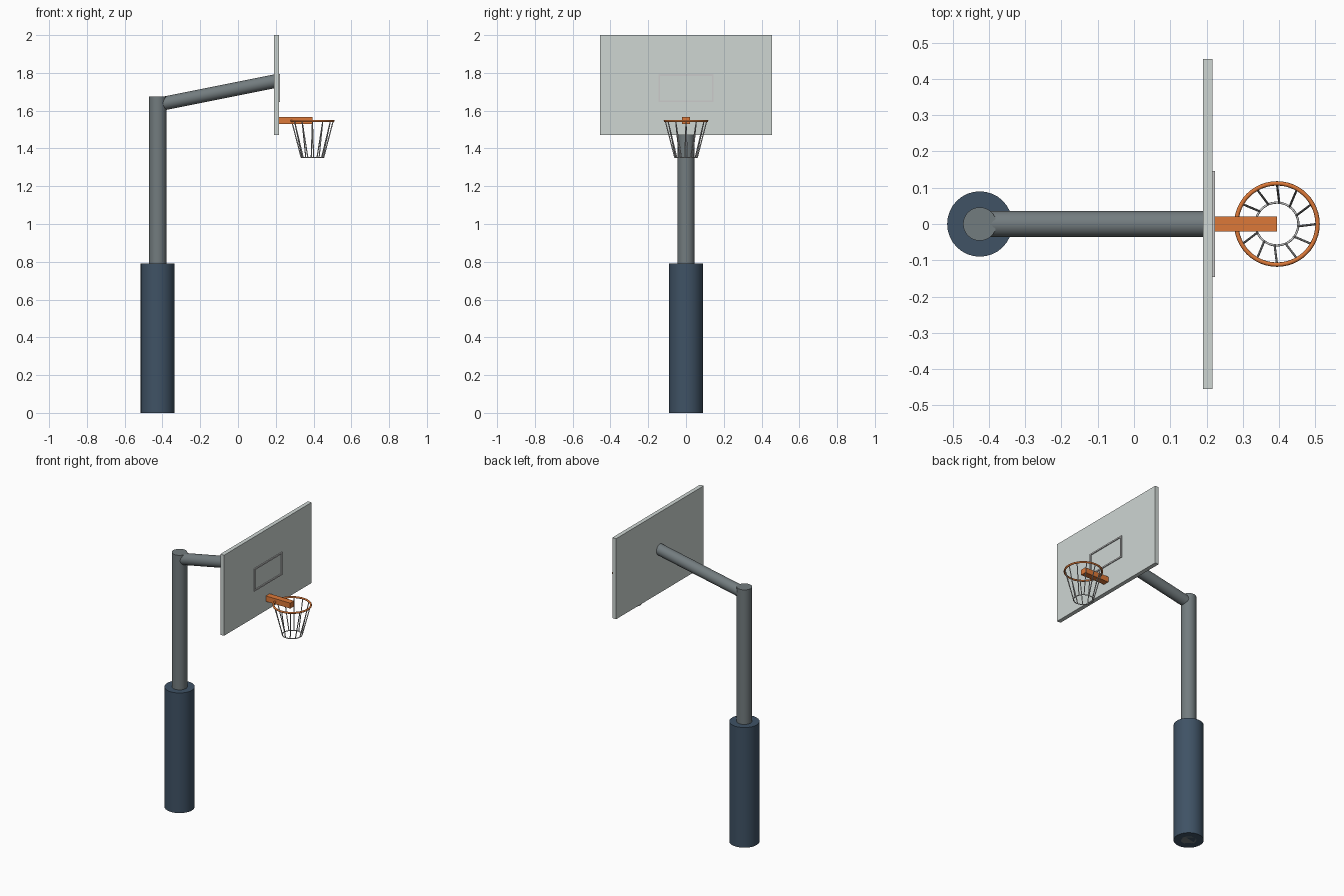
import bpy, bmesh, math
from mathutils import Vector

if "Cube" in bpy.data.objects:
    bpy.data.objects.remove(bpy.data.objects["Cube"])

def material(name, color):
    m = bpy.data.materials.new(name)
    m.diffuse_color = color
    m.use_nodes = True
    m.node_tree.nodes["Principled BSDF"].inputs["Base Color"].default_value = m.diffuse_color
    return m

STEEL = material("steel", (0.17, 0.20, 0.21, 1))
PAD = material("pad_blue", (0.05, 0.085, 0.13, 1))
ORANGE = material("rim_orange", (0.72, 0.19, 0.04, 1))
GLASS = material("board_glass", (0.62, 0.67, 0.65, 0.45))
WHITE = material("marking_white", (0.8, 0.82, 0.81, 0.6))
NET = material("net_cord", (0.6, 0.6, 0.58, 1))

def finish(name, mat, smooth=False):
    o = bpy.context.object
    o.name = name
    o.data.materials.append(mat)
    if smooth:
        bpy.ops.object.shade_smooth_by_angle(angle=math.radians(40))
    return o

def rod(name, a, b, r, mat, sides=32):
    a, b = Vector(a), Vector(b)
    d = b - a
    bpy.ops.mesh.primitive_cylinder_add(vertices=sides, radius=r, depth=d.length, location=(a + b) / 2,
                                        rotation=d.to_track_quat('Z', 'Y').to_euler())
    return finish(name, mat, True)

def box(name, lo, hi, mat):
    lo, hi = Vector(lo), Vector(hi)
    bpy.ops.mesh.primitive_cube_add(size=1, location=(lo + hi) / 2)
    bpy.context.object.scale = hi - lo
    bpy.ops.object.transform_apply(location=False, rotation=False, scale=True)
    return finish(name, mat)

def ring(name, loc, R, r, mat):
    bpy.ops.mesh.primitive_torus_add(location=loc, major_radius=R, minor_radius=r,
                                     major_segments=48, minor_segments=10)
    return finish(name, mat, True)

# Post, padding and arm
PX = -0.425
rod("post", (PX, 0, 0), (PX, 0, 1.675), 0.046, STEEL)
rod("post_padding", (PX, 0, 0), (PX, 0, 0.79), 0.09, PAD)
rod("support_arm", (PX, 0, 1.632), (0.2, 0, 1.757), 0.036, STEEL)

# Backboard and its target frame
box("backboard", (0.19, -0.455, 1.47), (0.217, 0.455, 2.0), GLASS)
X0, X1, Y, Z0, Z1, T = 0.214, 0.223, 0.146, 1.645, 1.793, 0.009
for s, side in ((-1, "left"), (1, "right")):
    y0, y1 = sorted((s * Y, s * (Y - T)))
    box("target_" + side, (X0, y0, Z0), (X1, y1, Z1), WHITE)
box("target_bottom", (X0, -Y, Z0), (X1, Y, Z0 + T), WHITE)
box("target_top", (X0, -Y, Z1 - T), (X1, Y, Z1), WHITE)

# Rim and bracket
HX, HZ = 0.394, 1.546
box("rim_bracket", (0.217, -0.02, 1.53), (HX, 0.02, 1.566), ORANGE)
ring("rim", (HX, 0, HZ), 0.112, 0.006, ORANGE)

# Net: slightly twisted strands and a bottom ring
N, TWIST = 12, math.radians(-6)
def net_point(a, r, z):
    return (HX + r * math.cos(a), r * math.sin(a), z)
for i in range(N):
    a = 2 * math.pi * i / N
    rod(f"net_strand_{i + 1}", net_point(a, 0.11, HZ), net_point(a + TWIST, 0.06, 1.352), 0.003, NET, 8)
ring("net_bottom_ring", (HX, 0, 1.352), 0.059, 0.003, NET)
